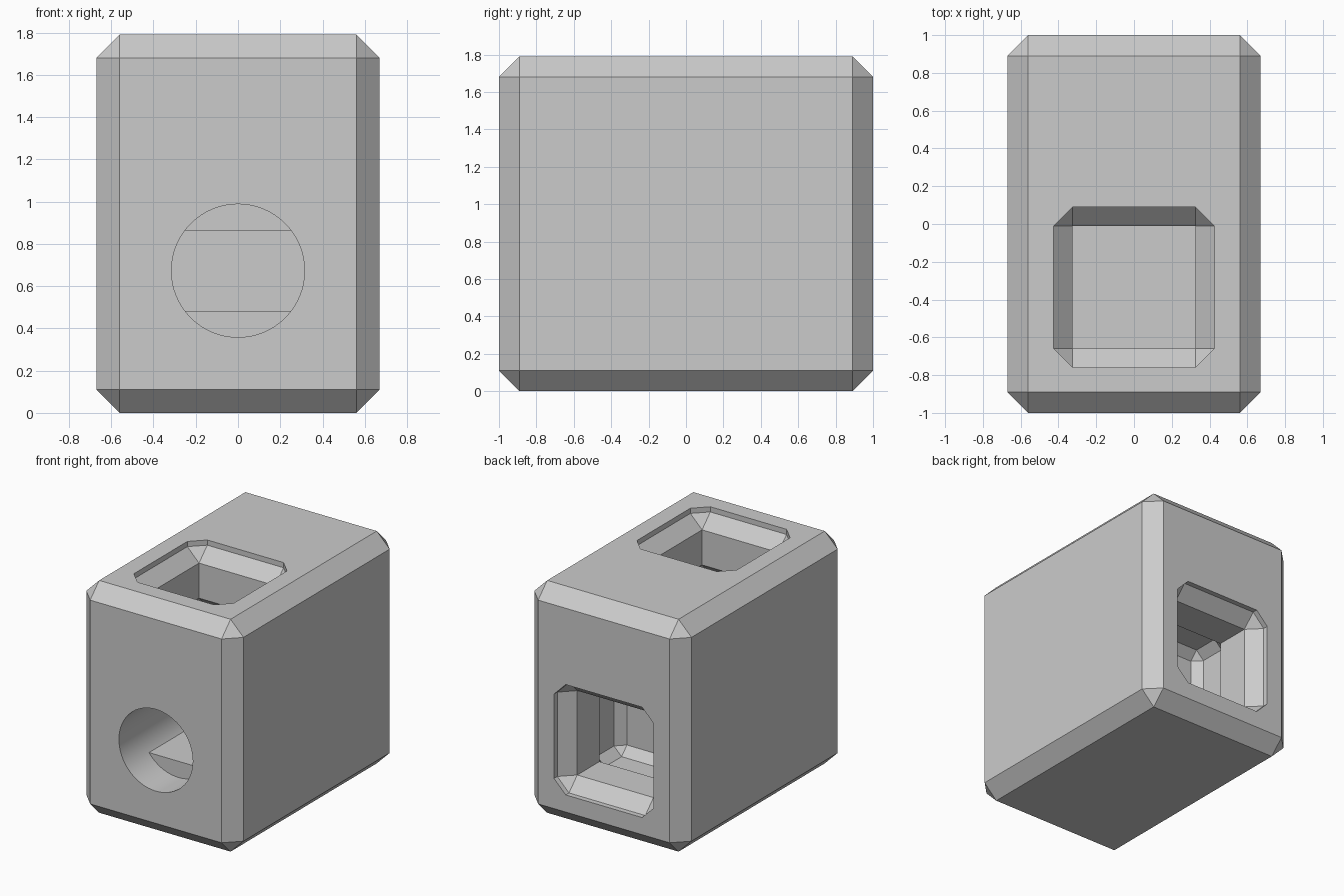
import bpy, bmesh, math
from mathutils import Matrix, Vector

cube = bpy.data.objects.get("Cube")
if cube:
    bpy.data.objects.remove(cube, do_unlink=True)

grey = bpy.data.materials.new("plain_grey")
grey.use_nodes = True
GREY = (0.6, 0.6, 0.6, 1)
grey.diffuse_color = GREY
grey.node_tree.nodes["Principled BSDF"].inputs["Base Color"].default_value = GREY


def add_box(bm, size, centre, chamfer=0):
    """Add a box with flat chamfered edges to a bmesh."""
    verts = bmesh.ops.create_cube(bm, size=1)["verts"]
    for v in verts:
        v.co = Vector(a * b for a, b in zip(v.co, size)) + Vector(centre)
    if chamfer:
        edges = list({e for v in verts for e in v.link_edges})
        bmesh.ops.bevel(bm, geom=edges, offset=chamfer, segments=1,
                        affect='EDGES', profile=0.5)


def make_object(name, bm):
    bmesh.ops.recalc_face_normals(bm, faces=bm.faces)
    mesh = bpy.data.meshes.new(name)
    bm.to_mesh(mesh)
    bm.free()
    mesh.materials.append(grey)
    obj = bpy.data.objects.new(name, mesh)
    bpy.context.collection.objects.link(obj)
    return obj


def box_object(name, size, centre, chamfer=0):
    bm = bmesh.new()
    add_box(bm, size, centre, chamfer)
    return make_object(name, bm)


def cut(target, cutter):
    """Subtract the cutter, then remove it."""
    cutter.hide_render = True
    mod = target.modifiers.new("cut", 'BOOLEAN')
    mod.operation, mod.solver, mod.object = 'DIFFERENCE', 'EXACT', cutter
    bpy.context.view_layer.objects.active = target
    bpy.ops.object.modifier_apply(modifier=mod.name)
    bpy.data.objects.remove(cutter, do_unlink=True)


def socket_cutter(name, matrix):
    """Chamfered mouth, square neck and chamfered chamber; local z points out."""
    bm = bmesh.new()
    add_box(bm, (0.85, 0.85, 0.5), (0, 0, 0.11), 0.1)
    add_box(bm, (0.78, 0.78, 0.335), (0, 0, -0.5775), 0.065)
    # open the two facing squares and join them with the neck
    facing = [f for f in bm.faces
              if abs(f.normal.z) > 0.99 and -0.45 < f.calc_center_median().z < -0.1]
    rims = [e for f in facing for e in f.edges]
    bmesh.ops.delete(bm, geom=facing, context='FACES_ONLY')
    bmesh.ops.bridge_loops(bm, edges=rims)
    bm.transform(matrix)
    return make_object(name, bm)


# Chamfered block
body = box_object("body_block", (1.34, 2.0, 1.79), (0, 0, 0.895), 0.11)

# Matching sockets in the top and the back
cut(body, socket_cutter("top_socket", Matrix.Translation((0, -0.335, 1.79))))
cut(body, socket_cutter("back_socket", Matrix.Translation((0, 1, 0.667))
                        @ Matrix.Rotation(-math.pi / 2, 4, 'X')))

# Round front bore that narrows to a flat-sided slot
bm = bmesh.new()
bmesh.ops.create_cone(bm, cap_ends=True, segments=64, radius1=0.315, radius2=0.315,
                      depth=0.9, matrix=Matrix.Translation((0, -0.7, 0.673))
                      @ Matrix.Rotation(math.pi / 2, 4, 'X'))
bore = make_object("front_bore", bm)
for side in (-1, 1):
    cut(bore, box_object("slot_filler", (1, 1, 0.4), (0, -0.225, 0.673 + side * 0.39)))
cut(body, bore)

# Keep the bore round and every other edge crisp
bpy.context.view_layer.objects.active = body
body.select_set(True)
bpy.ops.object.shade_smooth_by_angle(angle=math.radians(20))
